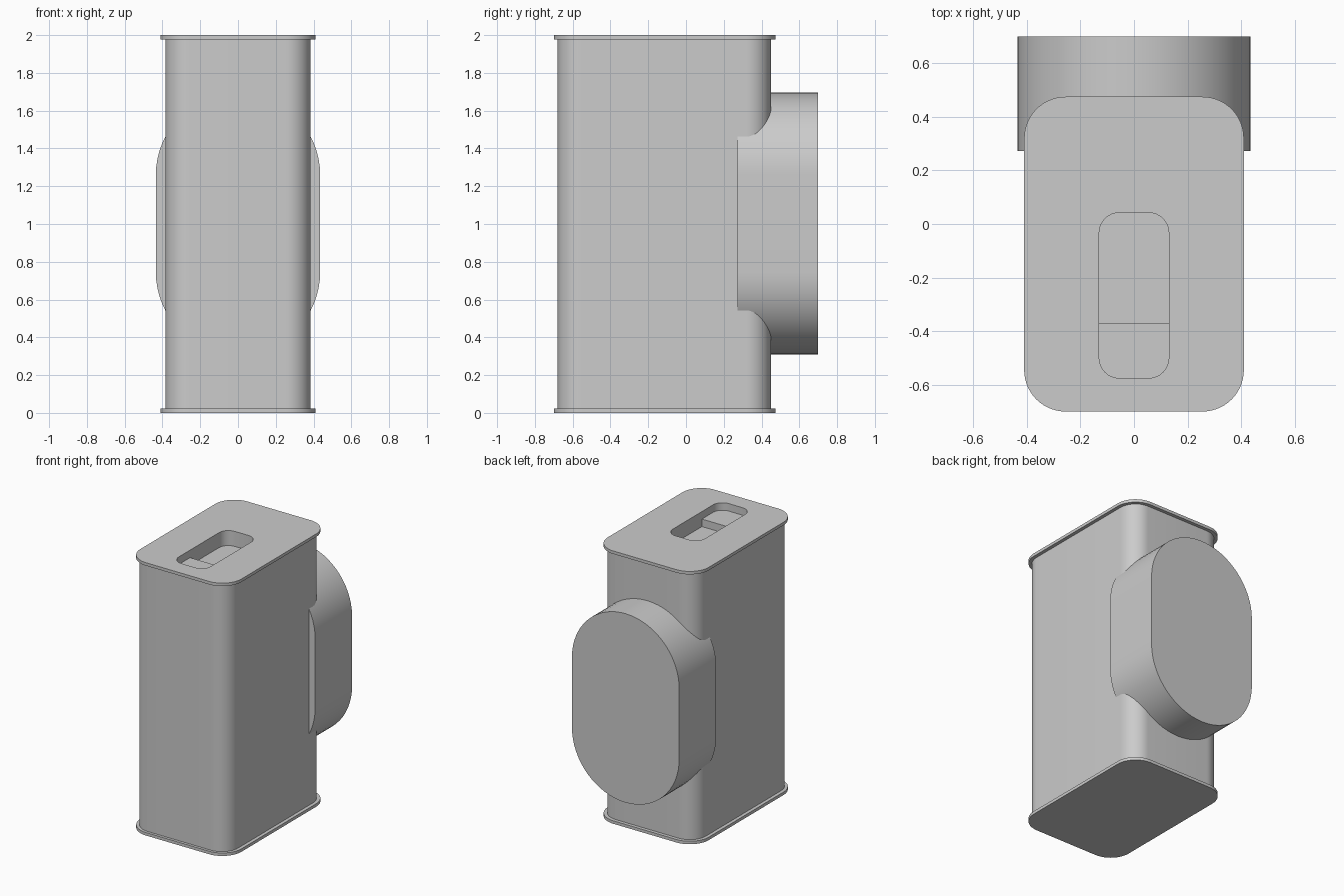
import bpy, bmesh
from math import sin, cos, pi

if "Cube" in bpy.data.objects:
    bpy.data.objects.remove(bpy.data.objects["Cube"])


def rounded_rect(x, y0, y1, r, seg=14):
    """Counter-clockwise outline, symmetric in x."""
    pts = []
    corners = [(x - r, y1 - r), (-x + r, y1 - r), (-x + r, y0 + r), (x - r, y0 + r)]
    for k, (cx, cy) in enumerate(corners):
        for i in range(seg + 1):
            a = (k + i / seg) * pi / 2
            pts.append((cx + r * cos(a), cy + r * sin(a)))
    return pts


def loft(name, rings):
    """Closed solid through rings of equal vertex count."""
    bm = bmesh.new()
    loops = [[bm.verts.new(p) for p in ring] for ring in rings]
    n = len(loops[0])
    for a, b in zip(loops, loops[1:]):
        for i in range(n):
            j = (i + 1) % n
            bm.faces.new((a[i], a[j], b[j], b[i]))
    bm.faces.new(loops[0][::-1])
    bm.faces.new(loops[-1])
    bmesh.ops.remove_doubles(bm, verts=bm.verts, dist=1e-5)
    bmesh.ops.recalc_face_normals(bm, faces=bm.faces)
    me = bpy.data.meshes.new(name)
    bm.to_mesh(me)
    bm.free()
    ob = bpy.data.objects.new(name, me)
    bpy.context.collection.objects.link(ob)
    return ob


def at_z(pts, z):
    return [(x, y, z) for x, y in pts]


def activate(ob):
    bpy.ops.object.select_all(action='DESELECT')
    ob.select_set(True)
    bpy.context.view_layer.objects.active = ob


# Case: rounded box with a thin flange at the bottom and top
wall = rounded_rect(0.385, -0.68, 0.45, 0.13)
lip = rounded_rect(0.41, -0.70, 0.475, 0.155)
T = 0.022
case = loft("case", [at_z(lip, 0), at_z(lip, T), at_z(wall, T),
                     at_z(wall, 2 - T), at_z(lip, 2 - T), at_z(lip, 2)])

# Recessed slot in the top
slot = rounded_rect(0.13, -0.575, 0.042, 0.075, 8)
cutter = loft("slot_cutter", [at_z(slot, 1.89), at_z(slot, 2.1)])
cutter.hide_render = True
mod = case.modifiers.new("slot", 'BOOLEAN')
mod.operation = 'DIFFERENCE'
mod.solver = 'EXACT'
mod.object = cutter
activate(case)
bpy.ops.object.modifier_apply(modifier=mod.name)
bpy.data.objects.remove(cutter)

# Raised step at the front of the slot floor, its sides buried in the case
step = [(0.14, -0.585), (0.14, -0.37), (-0.14, -0.37), (-0.14, -0.585)]
loft("slot_step", [at_z(step, 1.86), at_z(step, 1.945)])

# Back pad: upright stadium shape overlapping the rear of the case
R, LOW, HIGH = 0.435, 0.745, 1.26
stadium = [(R * cos(pi * i / 32), HIGH + R * sin(pi * i / 32)) for i in range(33)]
stadium += [(-R * cos(pi * i / 32), LOW - R * sin(pi * i / 32)) for i in range(33)]
pad = loft("back_pad", [[(x, y, z) for x, z in stadium] for y in (0.272, 0.70)])

for ob in (case, pad):
    activate(ob)
    bpy.ops.object.shade_smooth_by_angle()
